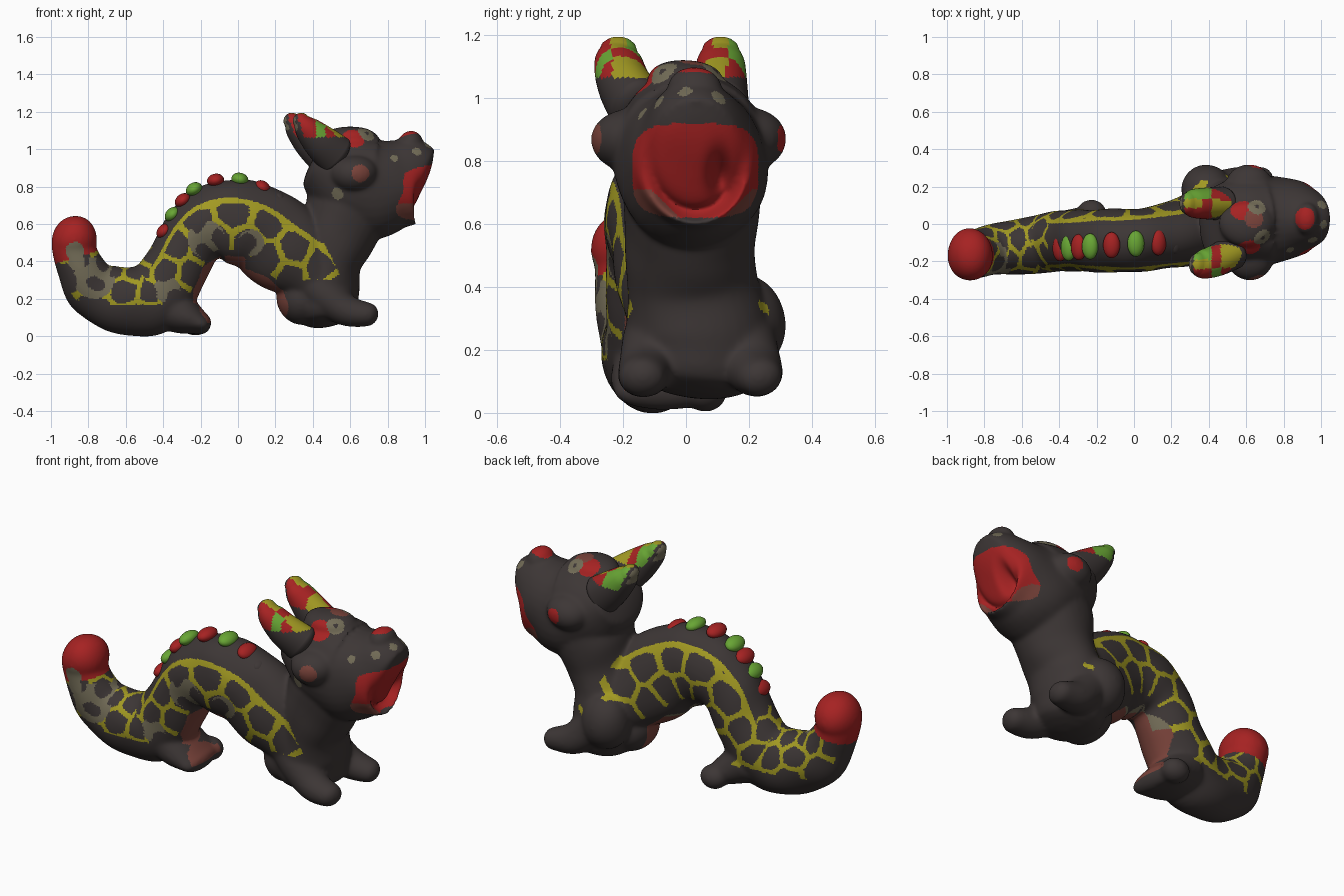
import bpy, bmesh, math, random
from mathutils import Vector, Matrix, kdtree

if "Cube" in bpy.data.objects:
    bpy.data.objects.remove(bpy.data.objects["Cube"])

random.seed(4)
PALETTE = [("charcoal", (.046, .037, .036)), ("red", (.38, .016, .016)),
           ("yellow", (.36, .32, .016)), ("green", (.14, .38, .035)),
           ("olive_grey", (.17, .15, .095)), ("red_brown", (.19, .055, .042))]
MATS = []
for name, rgb in PALETTE:
    m = bpy.data.materials.new(name)
    m.diffuse_color = (*rgb, 1)
    m.use_nodes = True
    m.node_tree.nodes["Principled BSDF"].inputs["Base Color"].default_value = m.diffuse_color
    MATS.append(m)
DARK, RED, YELLOW, GREEN, OLIVE, BROWN = range(6)


def spline(points, steps):
    """Catmull-Rom through tuples of numbers."""
    out = []
    p = [points[0]] + list(points) + [points[-1]]
    for i in range(1, len(p) - 2):
        for k in range(steps):
            t = k / steps
            out.append([.5 * (2 * b + (c - a) * t + (2 * a - 5 * b + 4 * c - d) * t * t
                              + (3 * b - a - 3 * c + d) * t ** 3)
                        for a, b, c, d in zip(p[i - 1], p[i], p[i + 1], p[i + 2])])
    out.append(list(points[-1]))
    return out


def frame(path, i):
    a, b = path[max(i - 1, 0)], path[min(i + 1, len(path) - 1)]
    t = (Vector(b[:3]) - Vector(a[:3])).normalized()
    side = (Vector((0, 1, 0)) - t * t.y).normalized()
    return t, side, t.cross(side)


def sweep(bm, points, cap=.06, steps=6, n=32):
    """Tube of elliptical rings (x, y, z, half width, half thickness) with round ends."""
    path = spline(points, steps)
    last = len(path) - 1
    angles = [math.radians(a) for a in (85, 65, 45, 25)]
    spec = [(0, -cap * math.sin(a), math.cos(a)) for a in angles]
    spec += [(i, 0, 1) for i in range(last + 1)]
    spec += [(last, cap * math.sin(a), math.cos(a)) for a in reversed(angles)]
    rings = []
    for i, off, sc in spec:
        t, side, up = frame(path, i)
        c = Vector(path[i][:3]) + t * off
        w, h = path[i][3] * sc, path[i][4] * sc
        rings.append([bm.verts.new(c + side * w * math.cos(2 * math.pi * k / n)
                                   + up * h * math.sin(2 * math.pi * k / n)) for k in range(n)])
    for r, s in zip(rings, rings[1:]):
        for k in range(n):
            bm.faces.new((r[k], r[(k + 1) % n], s[(k + 1) % n], s[k]))
    bm.faces.new(rings[0])
    bm.faces.new(rings[-1])


def ball(bm, c, r, tilt=0):
    m = Matrix.Translation(c) @ Matrix.Rotation(tilt, 4, 'Y') @ Matrix.Diagonal((*r, 1))
    bmesh.ops.create_uvsphere(bm, u_segments=24, v_segments=14, radius=1, matrix=m)


def make(name, bm):
    bmesh.ops.recalc_face_normals(bm, faces=bm.faces[:])
    me = bpy.data.meshes.new(name)
    bm.to_mesh(me)
    bm.free()
    ob = bpy.data.objects.new(name, me)
    bpy.context.collection.objects.link(ob)
    return ob


def finish(ob, rule):
    """Smooth shading, and one material per face chosen by the rule."""
    me = ob.data
    me.materials.clear()
    for m in MATS:
        me.materials.append(m)
    bm = bmesh.new()
    bm.from_mesh(me)
    bm.normal_update()
    for f in bm.faces:
        f.smooth = True
        f.material_index = rule(f.calc_center_median(), f.normal)
    bm.to_mesh(me)
    bm.free()


# Body: arched trunk and tail
bm = bmesh.new()
TRUNK = [(-.885, -.17, .50, .125, .115), (-.845, -.16, .37, .13, .125), (-.765, -.14, .25, .135, .155),
         (-.60, -.12, .19, .15, .185), (-.45, -.10, .21, .16, .195), (-.34, -.09, .35, .165, .175),
         (-.25, -.09, .52, .165, .175), (-.14, -.09, .60, .17, .21), (0, -.09, .61, .17, .23),
         (.12, -.07, .57, .17, .235), (.24, -.05, .48, .18, .25), (.36, -.01, .38, .195, .21),
         (.45, .03, .26, .20, .17)]
sweep(bm, TRUNK)
ball(bm, (-.875, -.165, .515), (.122, .142, .13), .5)
ball(bm, (.335, .0, .20), (.13, .16, .14))
# Chest and neck
sweep(bm, [(.47, .03, .13, .21, .17), (.46, .04, .25, .23, .19), (.48, .02, .40, .21, .18),
           (.53, .01, .53, .205, .20), (.58, .02, .68, .22, .22), (.60, .02, .85, .2, .2)], .08)
# Head
sweep(bm, [(.42, .01, .93, .19, .15), (.55, .01, .865, .235, .245), (.70, .02, .795, .245, .28),
           (.85, .03, .815, .21, .235), (.94, .03, .83, .175, .225), (.975, .03, .82, .13, .18)], .025)
for y in (-.18, .20):
    ball(bm, (.62, y, .87), (.13, .12, .10))
ball(bm, (.925, .03, 1.035), (.065, .085, .065), .5)
ball(bm, (.60, .0, 1.06), (.15, .12, .062))
# Haunch and front legs
ball(bm, (.39, .19, .28), (.14, .125, .16))
sweep(bm, [(.42, -.07, .27, .12, .12), (.56, -.12, .15, .095, .09), (.69, -.14, .115, .075, .065)], .06)
sweep(bm, [(.42, .16, .28, .12, .13), (.56, .21, .15, .095, .09), (.69, .235, .115, .075, .065)], .06)
# Hind legs: one broad webbed mass with an outer toe
sweep(bm, [(-.38, -.08, .17, .15, .14), (-.28, -.075, .105, .165, .10),
           (-.195, -.07, .065, .16, .06)], .05)
ball(bm, (-.225, .06, .07), (.08, .07, .065))
body = make("body", bm)
mod = body.modifiers.new("fuse", 'REMESH')
mod.mode = 'VOXEL'
mod.voxel_size = .0085
mod = body.modifiers.new("soften", 'SMOOTH')
mod.factor = .5
mod.iterations = 26
dg = bpy.context.evaluated_depsgraph_get()
fused = bpy.data.meshes.new_from_object(body.evaluated_get(dg))
body.modifiers.clear()
body.data = fused
# Mouth crease and hand-moulded unevenness
bm = bmesh.new()
bm.from_mesh(fused)
bm.normal_update()
for v in bm.verts:
    x, y, z = v.co
    v.co += v.normal * .004 * math.sin(19 * x + 3 * y) * math.sin(17 * z + 11 * y)
    if x > .85:
        v.co.x -= .07 * math.exp(-((y - .11) / .035) ** 2 - ((z - .75) / .07) ** 2)
vtree = kdtree.KDTree(len(bm.verts))
for i, v in enumerate(bm.verts):
    vtree.insert(v.co, i)
vtree.balance()
bm.to_mesh(fused)
bm.free()

# Lookup of position along and around the trunk
path = spline(TRUNK, 12)
tree = kdtree.KDTree(len(path))
frames = [frame(path, i) for i in range(len(path))]
arc = [0]
for i, p in enumerate(path):
    tree.insert(p[:3], i)
    if i:
        arc.append(arc[-1] + (Vector(p[:3]) - Vector(path[i - 1][:3])).length)
tree.balance()
# Cell centres of the net pattern
R = .17
cells = kdtree.KDTree(84)
for row, deg in enumerate((-120, -76, -25, 20, 64, 115)):
    for k in range(14):
        cells.insert((k * .165 + (row % 2) * .08 + random.uniform(-.03, .03),
                      math.radians(deg + random.uniform(-7, 7)) * R, 0), row * 14 + k)
cells.balance()
# Faded areas of the net on the front flank (x, z, radius)
FADED = [(-.77, .31, .11), (-.17, .52, .10), (-.38, .25, .07), (.07, .50, .07)]

# Painted spots: eyes, brows, cheeks, muzzle, nose tip, tail mark
SPOTS = [(.57, .09, 1.12, .06, RED), (.64, .03, 1.12, .05, BROWN), (.62, -.13, 1.06, .06, RED),
         (.66, .10, 1.1, .048, OLIVE), (.70, -.09, 1.1, .048, OLIVE),
         (.66, .10, 1.1, .012, DARK), (.70, -.09, 1.1, .012, DARK),
         (.52, -.22, 1.04, .04, OLIVE), (.53, -.21, .76, .033, OLIVE), (.67, -.32, .87, .05, BROWN),
         (.66, .34, .87, .045, RED), (.86, -.2, 1.0, .022, OLIVE), (1, 0, 1.0, .023, OLIVE),
         (1, .1, 1.0, .027, OLIVE), (.96, -.11, 1.0, .025, OLIVE), (.90, .03, 1.12, .062, RED),
         (-.87, -.33, .45, .05, OLIVE), (-.86, -.33, .40, .045, OLIVE)]
spots = [(vtree.find(s[:3])[0], s[3], s[4]) for s in reversed(SPOTS)]


def body_rule(c, n):
    x, y, z = c
    for p, r, m in spots:
        if (c - p).length < r and not (p.x > .89 and p.z > 1.03 and n.x > .6):
            return m
    # Open mouth
    if x > .82 and (abs(y - .03) / .20) ** 3.5 + (abs(z - .77) / .15) ** 3.5 < 1:
        return BROWN if z < .71 and abs(y - .05) > .08 + (z - .63) else RED
    # Tail tip
    if x < -.73 and z > .42 + .3 * (x + .87):
        return RED
    # Inside of the arch
    d = Vector((.03 - x, 0, .12 - z))
    if -.24 < x < .30 and .07 < z < .46 and d.length < .33 and abs(y + .07) < .125:
        if n.dot(d.normalized()) > .65:
            return OLIVE if z > .33 and y > -.05 else BROWN
    # Net pattern on flanks and tail
    if x < .36 + (.7 - z) * .5 and z < .80 and z > (.17 if x < -.1 else .3):
        q, i, _ = tree.find(c)
        t, side, up = frames[i]
        off = c - q
        a = math.atan2(off.dot(side), off.dot(up))
        s, deg = arc[i] + off.dot(t), abs(math.degrees(a))
        edge = 34 if a > 0 else 48
        if deg > 140 or (deg < edge and x > -.46) or off.length > .245:
            return DARK
        near = cells.find_n((s, a * R, 0), 2)
        gap = near[1][2] - near[0][2]
        if y < -.1 and any(math.hypot(x - u, z - v) < r for u, v, r in FADED) and gap < .06:
            return OLIVE
        if gap < .028 or (deg < edge + 9 and x > -.46):
            return YELLOW
    return DARK


finish(body, body_rule)

# Horns with large colour patches on their upper sides
for name, dx, y in (("horn_front", .03, -.195), ("horn_back", -.02, .11)):
    bm = bmesh.new()
    lean = -.02 if y < 0 else .0
    sweep(bm, [(.49 + dx, y + .04 * (y < 0), .97, .09, .11), (.41 + dx, y, 1.04, .085, .095),
               (.34 + dx, y + lean, 1.11, .077, .07), (.308 + dx, y + lean, 1.15, .06, .045)],
          .045, 10, 40)

    def horn_rule(c, n, dx=dx, y=y, lean=lean):
        if n.x < -.45 or c.z < 1.065:
            return OLIVE if c.z > 1.1 and n.x < -.75 else DARK
        outer = (c.y - y - lean) * (1 if y > 0 else -1)
        if c.x < .385 + dx:
            return YELLOW if abs(outer) < .025 else RED if (outer > 0) == (y < 0) else GREEN
        if c.x < .435 + dx:
            return GREEN if outer > .02 else RED
        return YELLOW if outer < .02 else RED
    finish(make(name, bm), horn_rule)

# Row of ridge bumps down the back
RIDGE = [(-.395, .56, RED), (-.35, .65, GREEN), (-.295, .725, RED), (-.235, .785, GREEN),
         (-.12, .833, RED), (.01, .838, GREEN), (.13, .795, RED), (.22, .735, DARK)]
for k, (x, z, col) in enumerate(RIDGE):
    bm = bmesh.new()
    ball(bm, (x, -.13 + .06 * (x + .4), z), (.046, .07, .036), math.atan2(x + .06, .3))
    finish(make("ridge_bump_%d" % (k + 1), bm), lambda c, n, col=col: col)
